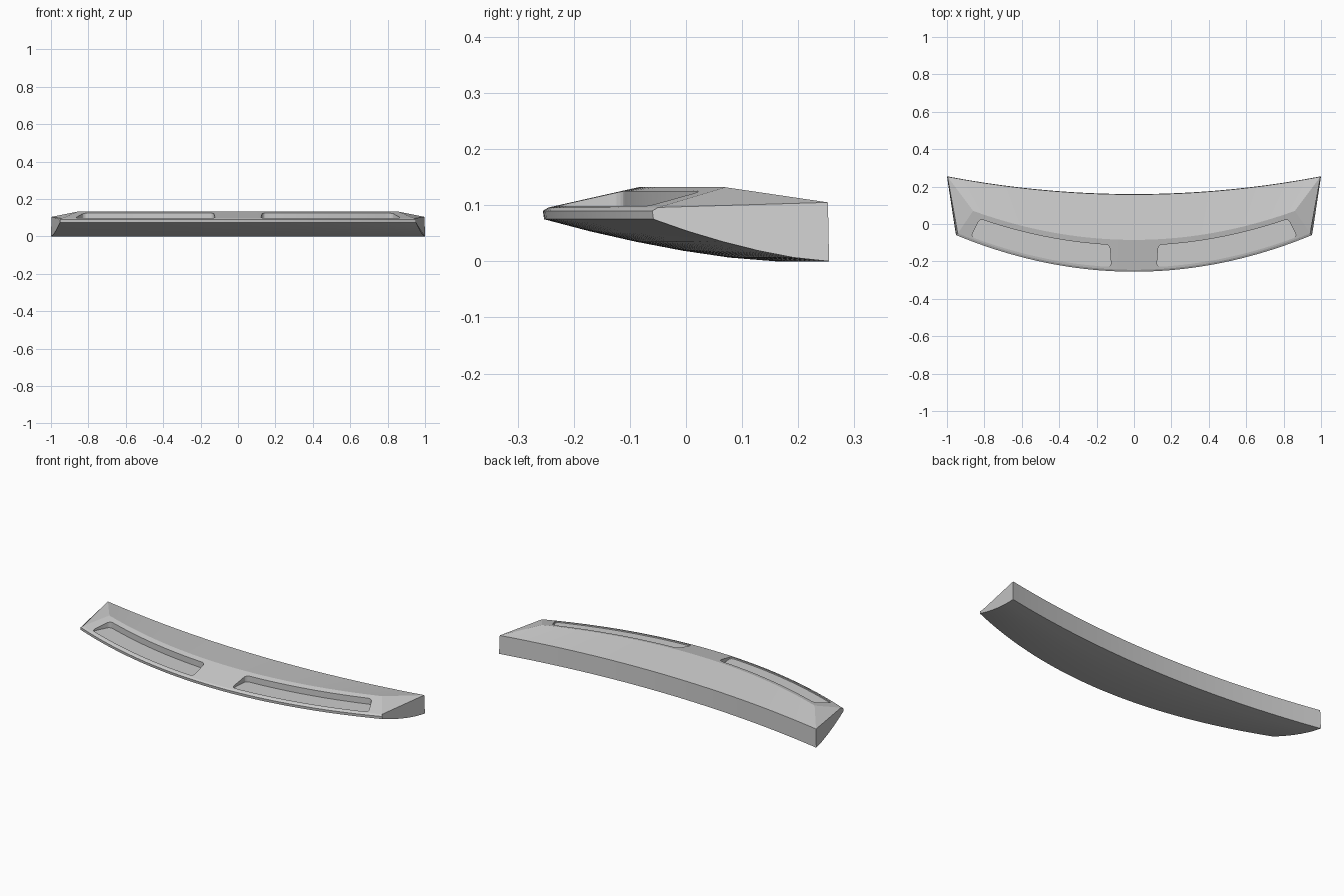
import bpy, bmesh, math

if "Cube" in bpy.data.objects:
    bpy.data.objects.remove(bpy.data.objects["Cube"])

N = 40  # stations along the width


def front_y(u):
    return -0.255 + 0.195 * u * u


def back_y(u):
    return 0.16 + 0.095 * u * u


def ridge_y(u):
    return -0.085 + 0.155 * u * u


def section(u):
    """Closed cross-section: nose, ridge, back, then curved underside."""
    fy, by = front_y(u), back_y(u)
    pts = [(0.952 * u, fy + 0.002, 0.075),
           (0.950 * u, fy, 0.090),
           (0.942 * u, fy + 0.010, 0.096),
           (0.860 * u, ridge_y(u), 0.132),
           (0.997 * u, by - 0.002, 0.105),
           (u, by, 0.0)]
    for t in (0.8, 0.6, 0.4, 0.2):
        pts.append(((0.952 + 0.048 * t) * u, fy + (by - fy) * t,
                    0.075 * (1 - t) ** 1.5))
    return pts


def finish(bm, name):
    bmesh.ops.recalc_face_normals(bm, faces=bm.faces[:])
    me = bpy.data.meshes.new(name)
    bm.to_mesh(me)
    bm.free()
    ob = bpy.data.objects.new(name, me)
    bpy.context.collection.objects.link(ob)
    return ob


# Curved bar body, lofted across the width
bm = bmesh.new()
rings = [[bm.verts.new(p) for p in section(-1 + 2 * i / N)] for i in range(N + 1)]
for a, b in zip(rings, rings[1:]):
    for k in range(len(a)):
        j = (k + 1) % len(a)
        bm.faces.new((a[k], a[j], b[j], b[k]))
# End caps: sloped shoulder triangle and flat side panel
for r in (rings[0], rings[-1]):
    bm.faces.new((r[2], r[3], r[4]))
    bm.faces.new([r[0], r[1], r[2]] + r[4:])
body = finish(bm, "curved_bar")


# Recess cutters, one on each side of the middle
def recess_cutter(side):
    n = 14
    low, high = [], []
    for i in range(n + 1):
        x = 0.122 + (0.872 - 0.122) * i / n
        low.append((x, front_y(x / 0.95) + 0.022))
        x = 0.130 + (0.825 - 0.130) * i / n
        high.append((x, ridge_y(x / 0.86) - 0.030))
    outline = low + high[::-1]
    bm = bmesh.new()
    bot = [bm.verts.new((side * x, y, 0.091)) for x, y in outline]
    top = [bm.verts.new((side * x, y, 0.2)) for x, y in outline]
    bm.faces.new(bot)
    bm.faces.new(top)
    m = len(outline)
    for k in range(m):
        j = (k + 1) % m
        bm.faces.new((bot[k], bot[j], top[j], top[k]))
    bmesh.ops.recalc_face_normals(bm, faces=bm.faces[:])
    corners = [e for e in bm.edges
               if abs(e.verts[0].co.z - e.verts[1].co.z) > 0.05
               and e.calc_face_angle() > math.radians(30)]
    bmesh.ops.bevel(bm, geom=corners, offset=0.02, segments=4,
                    profile=0.5, affect='EDGES')
    ob = finish(bm, "recess_cutter")
    ob.hide_render = True
    return ob


bpy.context.view_layer.objects.active = body
body.select_set(True)
for side in (-1, 1):
    cutter = recess_cutter(side)
    mod = body.modifiers.new("recess", 'BOOLEAN')
    mod.operation = 'DIFFERENCE'
    mod.solver = 'EXACT'
    mod.object = cutter
    bpy.ops.object.modifier_apply(modifier=mod.name)
    bpy.data.objects.remove(cutter)

# Smooth along the curve, crisp at ridge and rims
bpy.ops.object.shade_smooth_by_angle(angle=math.radians(12))
